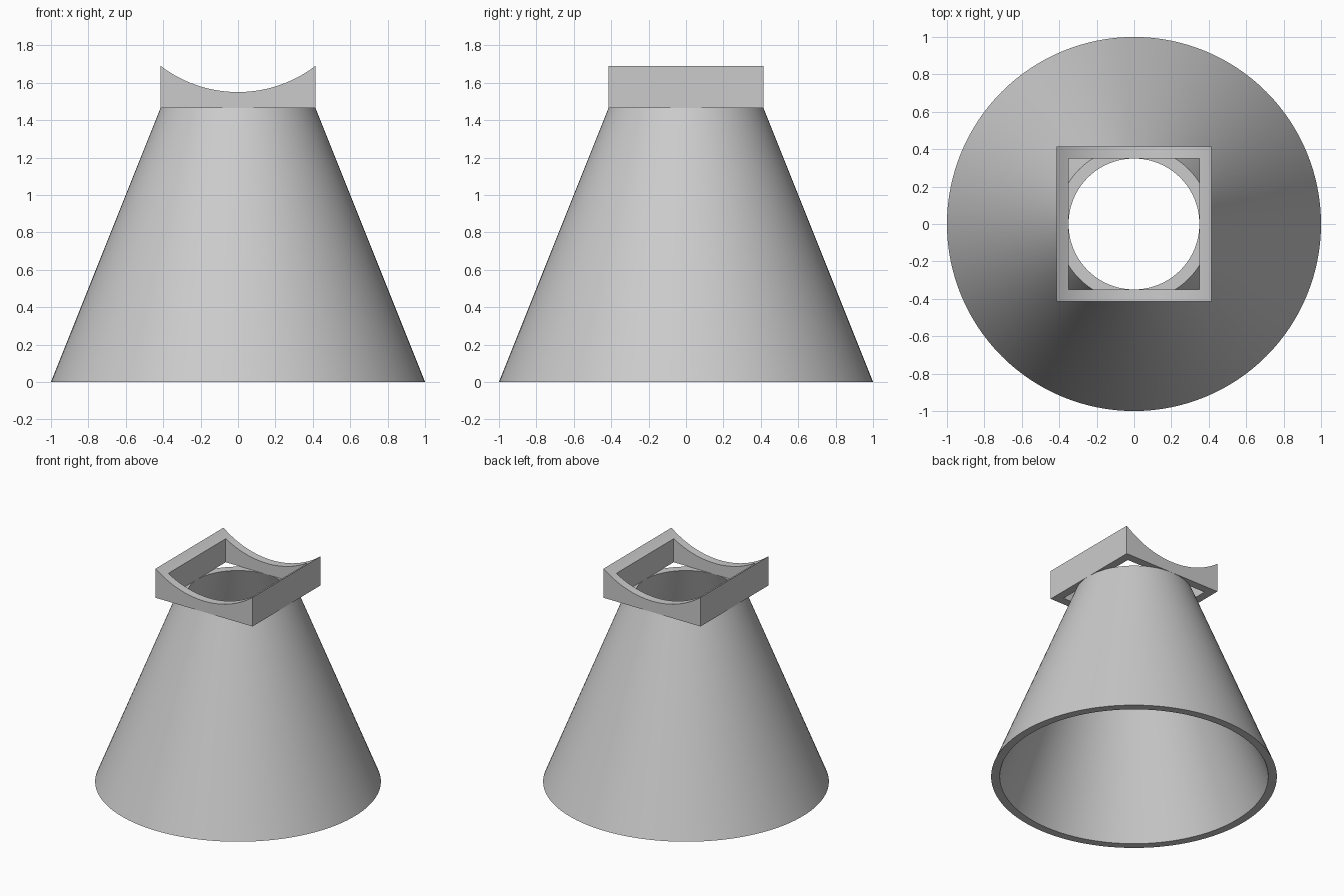
import bpy, bmesh, math

cube = bpy.data.objects.get("Cube")
if cube:
    bpy.data.objects.remove(cube, do_unlink=True)

NECK_Z, TOP_Z, DIP_Z = 1.465, 1.69, 1.55
OUTER, INNER = 0.414, 0.35
SIDES, ARC_STEPS = 128, 40

grey = bpy.data.materials.new("light_grey")
grey.use_nodes = True
colour = (0.6, 0.6, 0.6, 1)
grey.diffuse_color = colour
grey.node_tree.nodes["Principled BSDF"].inputs["Base Color"].default_value = colour


def finish(name, bm):
    """Turn a bmesh into a smooth object with sharp edges kept."""
    bmesh.ops.recalc_face_normals(bm, faces=bm.faces)
    mesh = bpy.data.meshes.new(name)
    bm.to_mesh(mesh)
    bm.free()
    mesh.materials.append(grey)
    obj = bpy.data.objects.new(name, mesh)
    bpy.context.collection.objects.link(obj)
    return obj


def smooth(obj):
    bpy.ops.object.select_all(action="DESELECT")
    obj.select_set(True)
    bpy.context.view_layer.objects.active = obj
    bpy.ops.object.shade_smooth_by_angle(angle=math.radians(30))


# Hollow cone: a closed wall section turned about z
bm = bmesh.new()
section = [(1, 0), (OUTER, NECK_Z), (INNER, NECK_Z), (0.94, 0)]
rings = []
for r, z in section:
    rings.append([bm.verts.new((r * math.cos(a), r * math.sin(a), z))
                  for a in (math.tau * i / SIDES for i in range(SIDES))])
for k, ring in enumerate(rings):
    above = rings[(k + 1) % len(rings)]
    for i in range(SIDES):
        j = (i + 1) % SIDES
        bm.faces.new((ring[i], ring[j], above[j], above[i]))
smooth(finish("cone_body", bm))

# Square collar: a saddle-topped profile extruded along y
sag = TOP_Z - DIP_Z
radius = (OUTER ** 2 + sag ** 2) / (2 * sag)
half_angle = math.asin(OUTER / radius)
bm = bmesh.new()
profile = [(-OUTER, NECK_Z), (OUTER, NECK_Z)]
for i in range(ARC_STEPS + 1):
    a = half_angle * (1 - 2 * i / ARC_STEPS)
    profile.append((radius * math.sin(a), DIP_Z + radius * (1 - math.cos(a))))
face = bm.faces.new([bm.verts.new((x, -OUTER, z)) for x, z in profile])
ext = bmesh.ops.extrude_face_region(bm, geom=[face])
bmesh.ops.translate(bm, vec=(0, 2 * OUTER, 0),
                    verts=[v for v in ext["geom"] if isinstance(v, bmesh.types.BMVert)])
collar = finish("saddle_collar", bm)

# Square opening cut through the collar
bm = bmesh.new()
bmesh.ops.create_cube(bm, size=1)
bmesh.ops.scale(bm, vec=(2 * INNER, 2 * INNER, 1), verts=bm.verts)
bmesh.ops.translate(bm, vec=(0, 0, TOP_Z - 0.1), verts=bm.verts)
cutter = finish("opening_cutter", bm)
cutter.hide_render = True
cut = collar.modifiers.new("opening", "BOOLEAN")
cut.operation = "DIFFERENCE"
cut.solver = "EXACT"
cut.object = cutter
bpy.context.view_layer.objects.active = collar
bpy.ops.object.modifier_apply(modifier=cut.name)
bpy.data.objects.remove(cutter, do_unlink=True)
smooth(collar)
